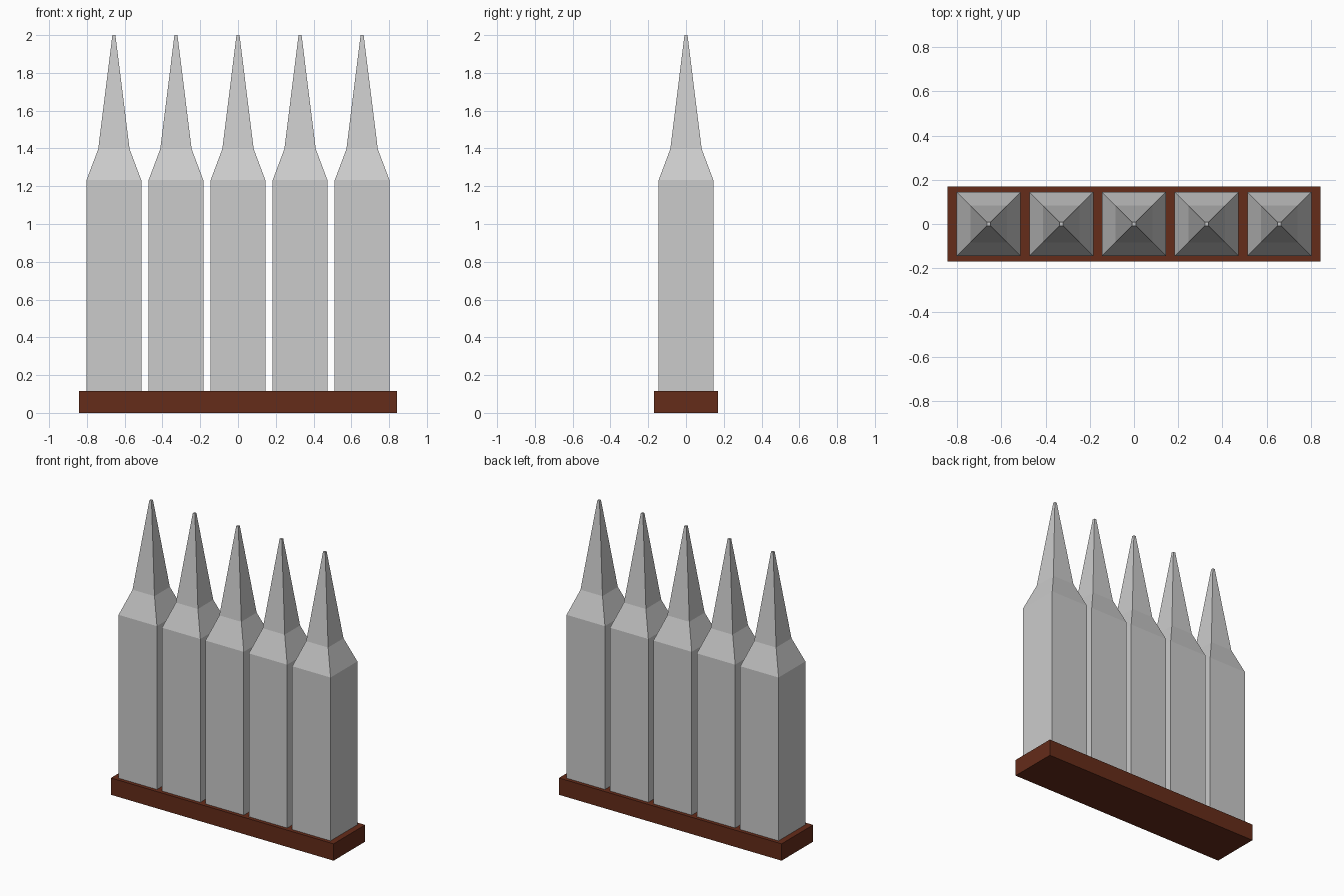
import bpy, bmesh

if "Cube" in bpy.data.objects:
    bpy.data.objects.remove(bpy.data.objects["Cube"])

BASE_TOP = 0.115


def make_object(name, bm, location=(0, 0, 0)):
    mesh = bpy.data.meshes.new(name)
    bmesh.ops.recalc_face_normals(bm, faces=bm.faces)
    bm.to_mesh(mesh)
    bm.free()
    obj = bpy.data.objects.new(name, mesh)
    obj.location = location
    bpy.context.collection.objects.link(obj)
    return obj


def square_loft(profile):
    """Stack square rings given as (half width, height) and cap both ends."""
    bm = bmesh.new()
    rings = [[bm.verts.new((sx * h, sy * h, z))
              for sx, sy in ((-1, -1), (1, -1), (1, 1), (-1, 1))]
             for h, z in profile]
    for low, high in zip(rings, rings[1:]):
        for i in range(4):
            j = (i + 1) % 4
            bm.faces.new((low[i], low[j], high[j], high[i]))
    bm.faces.new(rings[0][::-1])
    bm.faces.new(rings[-1])
    return bm


# Brown bottom rail
bm = bmesh.new()
bmesh.ops.create_cube(bm, size=1)
bmesh.ops.scale(bm, vec=(1.685, 0.34, BASE_TOP), verts=bm.verts)
rail = make_object("bottom_rail", bm, (0, 0, BASE_TOP / 2))
wood = bpy.data.materials.new("brown_wood")
wood.diffuse_color = (0.13, 0.025, 0.01, 1)
wood.use_nodes = True
wood.node_tree.nodes["Principled BSDF"].inputs["Base Color"].default_value = wood.diffuse_color
rail.data.materials.append(wood)

# Row of pointed square pickets: shaft, shoulder, long spike with blunt tip
PICKET = [(0.145, BASE_TOP), (0.145, 1.232), (0.083, 1.397), (0.008, 2.0)]
for n in range(5):
    make_object(f"picket_{n + 1}", square_loft(PICKET), ((n - 2) * 0.3285, 0, 0))
